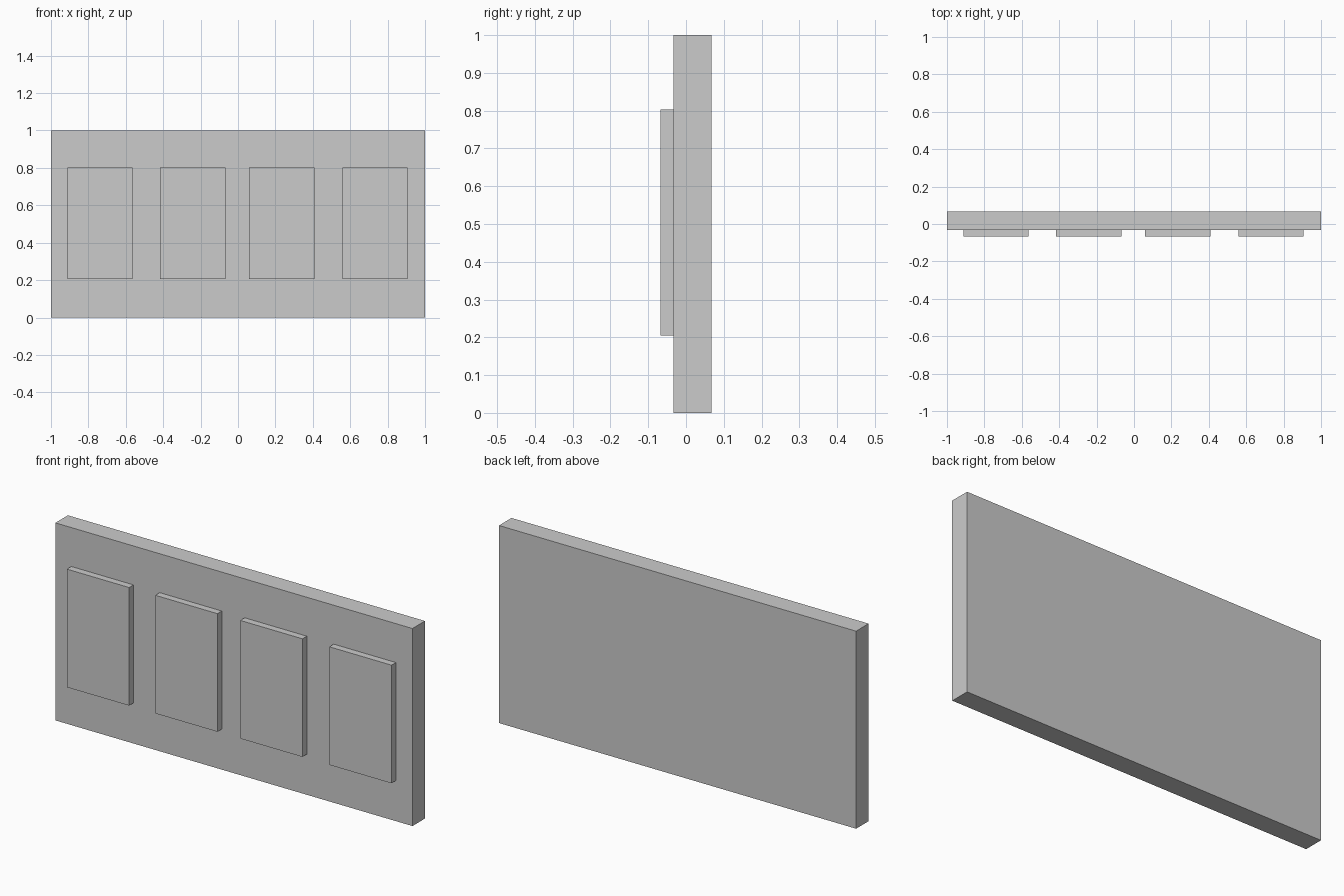
import bpy

if "Cube" in bpy.data.objects:
    bpy.data.objects.remove(bpy.data.objects["Cube"])


def box(name, x, y, z):
    """Axis-aligned box from (min, max) ranges."""
    ranges = (x, y, z)
    bpy.ops.mesh.primitive_cube_add(size=1, location=[(a + b) / 2 for a, b in ranges])
    obj = bpy.context.object
    obj.name = name
    obj.scale = [b - a for a, b in ranges]
    bpy.ops.object.transform_apply(location=False, rotation=False, scale=True)
    return obj


BACK, FACE, FRONT = 0.0675, -0.0325, -0.0675

# Main wall slab
box("wall_slab", (-1, 1), (FACE, BACK), (0, 1))

# Four raised panels on the front face
HALF_WIDTH = 0.174
for i, cx in enumerate((-0.737, -0.242, 0.234, 0.733), 1):
    box(f"raised_panel_{i}", (cx - HALF_WIDTH, cx + HALF_WIDTH), (FRONT, FACE), (0.205, 0.803))
